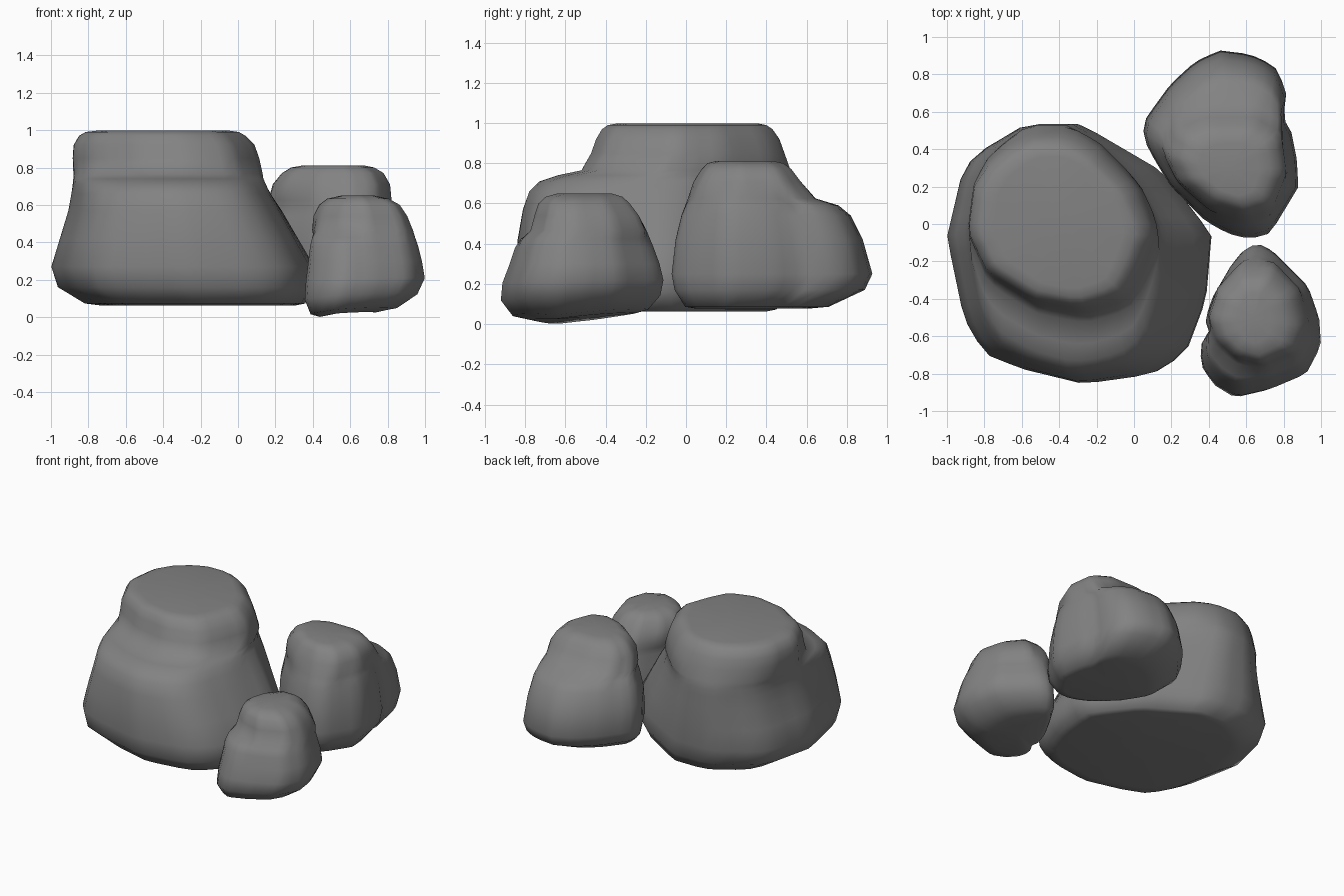
import bpy, bmesh, math
from mathutils import Vector

SIDES = 44
stone = bpy.data.materials.new("dark_stone")
stone.diffuse_color = (0.225, 0.225, 0.225, 1)


def unit_radii(pts):
    """Outline points -> ring of SIDES points normalised to a -1..1 box."""
    xs, ys = [p[0] for p in pts], [p[1] for p in pts]
    cx, cy = (min(xs) + max(xs)) / 2, (min(ys) + max(ys)) / 2
    sx, sy = (max(xs) - min(xs)) / 2, (max(ys) - min(ys)) / 2
    q = [Vector(((x - cx) / sx, (y - cy) / sy)) for x, y in pts]
    ring = []
    for i in range(SIDES):
        a = 2 * math.pi * i / SIDES
        d = Vector((math.cos(a), math.sin(a)))
        best = 0
        for p, r in zip(q, q[1:] + q[:1]):
            e = r - p
            den = d.x * e.y - d.y * e.x
            if abs(den) < 1e-9:
                continue
            t = (p.x * e.y - p.y * e.x) / den
            u = (p.x * d.y - p.y * d.x) / den
            if t > 0 and -1e-6 <= u <= 1 + 1e-6:
                best = max(best, t)
        ring.append(d * best)
    return ring


def rock(name, base, top, levels, tilt=0.0, low=(0, 0)):
    """Loft rings; level = z, x min, x max, y min, y max, blend base->top.
    The underside rises by tilt away from the low point."""
    b, t = unit_radii(base), unit_radii(top)
    bm = bmesh.new()
    rings = []
    for z, x0, x1, y0, y1, f in levels:
        ring = []
        for p, q in zip(b, t):
            v = p.lerp(q, f)
            x = (x0 + x1) / 2 + v.x * (x1 - x0) / 2
            y = (y0 + y1) / 2 + v.y * (y1 - y0) / 2
            away = abs(y - low[1]) + 0.8 * max(0, x - low[0])
            ring.append(bm.verts.new((x, y, z + tilt * away * max(0, 1 - z / 0.3))))
        rings.append(ring)
    for lo, hi in zip(rings, rings[1:]):
        for i in range(SIDES):
            j = (i + 1) % SIDES
            bm.faces.new((lo[i], lo[j], hi[j], hi[i]))
    # caps: fans around a centre point
    for ring in (rings[0][::-1], rings[-1]):
        cv = bm.verts.new(sum((v.co for v in ring), Vector()) / SIDES)
        for i in range(SIDES):
            bm.faces.new((ring[i], ring[(i + 1) % SIDES], cv))
    for f in bm.faces:
        f.smooth = True
    me = bpy.data.meshes.new(name)
    bm.to_mesh(me)
    bm.free()
    me.materials.append(stone)
    ob = bpy.data.objects.new(name, me)
    bpy.context.collection.objects.link(ob)
    return ob


# large boulder with a front ledge
rock("large_boulder",
     [(-1, -.07), (-.92, .27), (-.85, .37), (-.58, .53), (-.28, .53), (.15, .28),
      (.41, -.05), (.38, -.4), (.27, -.69), (.09, -.8), (-.27, -.85), (-.6, -.77),
      (-.8, -.69), (-.91, -.5)],
     [(-.9, 0), (-.87, .25), (-.79, .38), (-.67, .48), (-.55, .53), (-.38, .53),
      (-.24, .46), (-.03, .24), (.07, 0), (0, -.2), (-.08, -.36), (-.3, -.43),
      (-.55, -.38), (-.8, -.22)],
     [(.063, -.74, .31, -.7, .4, 0), (.073, -.82, .36, -.77, .45, 0),
      (.16, -.965, .415, -.85, .52, 0), (.27, -1.0, .41, -.855, .533, 0),
      (.42, -.955, .325, -.845, .535, .05), (.57, -.91, .24, -.82, .535, .1),
      (.66, -.895, .185, -.79, .53, .2), (.71, -.89, .16, -.74, .53, .35),
      (.74, -.89, .145, -.65, .525, .6), (.765, -.888, .14, -.53, .52, .8),
      (.85, -.89, .12, -.48, .49, 1), (.92, -.885, .095, -.455, .465, 1),
      (.97, -.855, .045, -.425, .43, 1), (.99, -.82, .01, -.395, .40, 1),
      (.998, -.75, -.05, -.35, .36, 1)])

# medium boulder with a lower lobe at the back
rock("medium_boulder",
     [(.05, .47), (.07, .57), (.2, .75), (.33, .87), (.46, .93), (.62, .91), (.75, .85),
      (.81, .73), (.82, .65), (.79, .58), (.84, .5), (.87, .35), (.88, .2), (.73, -.05),
      (.62, -.08), (.5, -.05), (.38, .02), (.2, .2), (.1, .37)],
     [(.15, .35), (.2, .5), (.36, .57), (.65, .57), (.8, .48), (.83, .25), (.75, .05),
      (.6, 0), (.4, .06), (.22, .2)],
     [(.078, .22, .76, .04, .62, 0), (.086, .17, .81, -.01, .71, 0),
      (.17, .07, .87, -.065, .89, 0), (.25, .045, .88, -.08, .928, 0),
      (.42, .06, .87, -.06, .88, .05), (.54, .10, .85, -.03, .82, .1),
      (.59, .135, .835, -.01, .76, .25), (.625, .155, .825, .005, .645, .75),
      (.71, .18, .815, .035, .57, 1), (.77, .23, .78, .075, .525, 1),
      (.80, .28, .73, .105, .485, 1), (.812, .35, .67, .15, .43, 1)])

# small boulder with a lower lobe at the front
rock("small_boulder",
     [(.66, -.1), (.74, -.14), (.93, -.33), (.99, -.5), (1, -.65), (.92, -.8),
      (.73, -.88), (.55, -.92), (.43, -.85), (.36, -.75), (.35, -.64), (.405, -.57),
      (.38, -.5), (.42, -.38), (.53, -.2), (.6, -.12)],
     [(.40, -.5), (.45, -.35), (.58, -.22), (.75, -.22), (.88, -.36), (.93, -.55),
      (.89, -.68), (.7, -.76), (.55, -.72), (.44, -.62)],
     [(.0, .43, .76, -.77, -.24, 0), (.012, .385, .85, -.87, -.18, 0),
      (.09, .352, .96, -.928, -.12, 0), (.19, .358, 1.0, -.92, -.105, 0),
      (.30, .37, .985, -.885, -.125, .05), (.38, .378, .965, -.86, -.155, .1),
      (.425, .383, .95, -.835, -.175, .3), (.465, .388, .94, -.78, -.195, .8),
      (.54, .40, .91, -.755, -.235, 1), (.60, .43, .87, -.735, -.28, 1),
      (.633, .475, .81, -.70, -.315, 1), (.65, .55, .73, -.64, -.37, 1)],
     tilt=.11, low=(.45, -.65))
